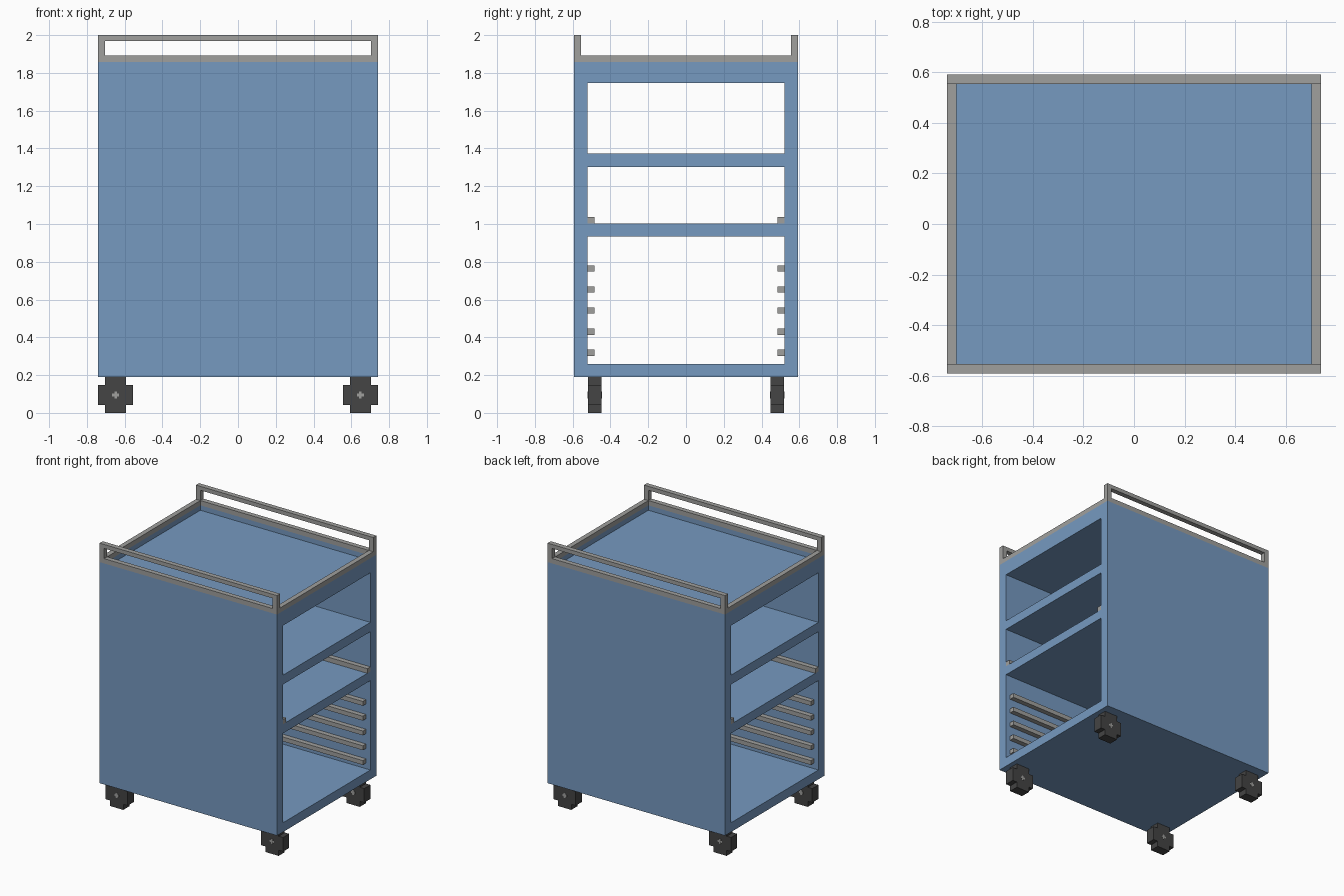
import bpy
import bmesh

cube = bpy.data.objects.get("Cube")
if cube:
    bpy.data.objects.remove(cube, do_unlink=True)


def material(name, rgb):
    m = bpy.data.materials.new(name)
    m.use_nodes = True
    m.diffuse_color = (*rgb, 1)
    m.node_tree.nodes["Principled BSDF"].inputs["Base Color"].default_value = (*rgb, 1)
    return m


BLUE = material("cabinet blue", (0.18, 0.32, 0.53))
GREY = material("metal grey", (0.35, 0.35, 0.34))
DARK = material("rubber dark grey", (0.058, 0.058, 0.058))


def finish(name, bm, mat):
    bmesh.ops.recalc_face_normals(bm, faces=bm.faces)
    mesh = bpy.data.meshes.new(name)
    bm.to_mesh(mesh)
    bm.free()
    mesh.materials.append(mat)
    obj = bpy.data.objects.new(name, mesh)
    bpy.context.collection.objects.link(obj)
    return obj


def box(name, x, y, z, mat):
    """Box from (low, high) ranges."""
    bm = bmesh.new()
    bmesh.ops.create_cube(bm, size=1)
    for v in bm.verts:
        v.co = [(r[0] + r[1]) / 2 + c * (r[1] - r[0]) for c, r in zip(v.co, (x, y, z))]
    return finish(name, bm, mat)


def cut(obj, x, y, z):
    """Subtract a box from an object."""
    cutter = box("cutter", x, y, z, obj.data.materials[0])
    cutter.hide_render = True
    mod = obj.modifiers.new("cut", "BOOLEAN")
    mod.operation = "DIFFERENCE"
    mod.solver = "EXACT"
    mod.object = cutter
    bpy.context.view_layer.objects.active = obj
    bpy.ops.object.modifier_apply(modifier=mod.name)
    bpy.data.objects.remove(cutter, do_unlink=True)


def plus(name, cx, cz, arm_x, arm_z, core_x, core_z, y, mat):
    """Plus-shaped profile in the xz plane, extruded through the y range."""
    quarter = [(arm_x, core_z), (core_x, core_z), (core_x, arm_z)]
    pts = quarter + [(-a, b) for a, b in reversed(quarter)]
    pts += [(-a, -b) for a, b in pts]
    bm = bmesh.new()
    face = bm.faces.new([bm.verts.new((cx + a, y[0], cz + b)) for a, b in pts])
    new = bmesh.ops.extrude_face_region(bm, geom=[face])["geom"]
    for v in new:
        if isinstance(v, bmesh.types.BMVert):
            v.co.y = y[1]
    return finish(name, bm, mat)


X, Y, T = 0.74, 0.592, 0.037   # half width, half depth, bar thickness
BASE, TOP, RIM = 0.19, 1.857, 1.893
SIDE = 0.521                   # inner half depth of the compartments

# Cabinet with three open-ended compartments and a sunken tray top
cabinet = box("cabinet", (-X, X), (-Y, Y), (BASE, TOP), BLUE)
for low, high in ((0.26, 0.934), (1.003, 1.303), (1.373, 1.747)):
    cut(cabinet, (-1, 1), (-SIDE, SIDE), (low, high))
cut(cabinet, (T - X, X - T), (T - Y, Y - T), (1.82, 2.1))

# Tall handrails along the front and back, with a long slot in each
for name, s in (("front", -1), ("back", 1)):
    rail = box(name + "_handrail", (-X, X), sorted((s * Y, s * (Y - T))), (TOP, 2.0), GREY)
    cut(rail, (T - X, X - T), (-1, 1), (RIM, 1.97))

# Low edge strips on the open ends
for name, s in (("right", -1), ("left", 1)):
    box(name + "_edge_strip", sorted((s * X, s * (X - T))), (T - Y, Y - T), (TOP, RIM), GREY)

# Tray runners inside the compartments
for name, s in (("front", -1), ("back", 1)):
    y = sorted((s * SIDE, s * (SIDE - T)))
    for i in range(5):
        z = 0.302 + i * 0.1115
        box(f"{name}_tray_runner_{i + 1}", (T - X, X - T), y, (z, z + 0.033), GREY)
    box(name + "_shelf_runner", (-X, X), y, (1.003, 1.038), GREY)

# Four blocky casters, each with an axle through it
for depth, sy in (("front", -1), ("back", 1)):
    for side, sx in (("right", -1), ("left", 1)):
        name = f"{depth}_{side}_caster"
        y = sorted((sy * 0.52, sy * 0.447))
        plus(name + "_wheel", sx * 0.648, 0.095, 0.092, 0.095, 0.055, 0.053, y, DARK)
        plus(name + "_axle", sx * 0.648, 0.095, 0.018, 0.018, 0.007, 0.007,
             (y[0] - 0.002, y[1] + 0.002), GREY)
